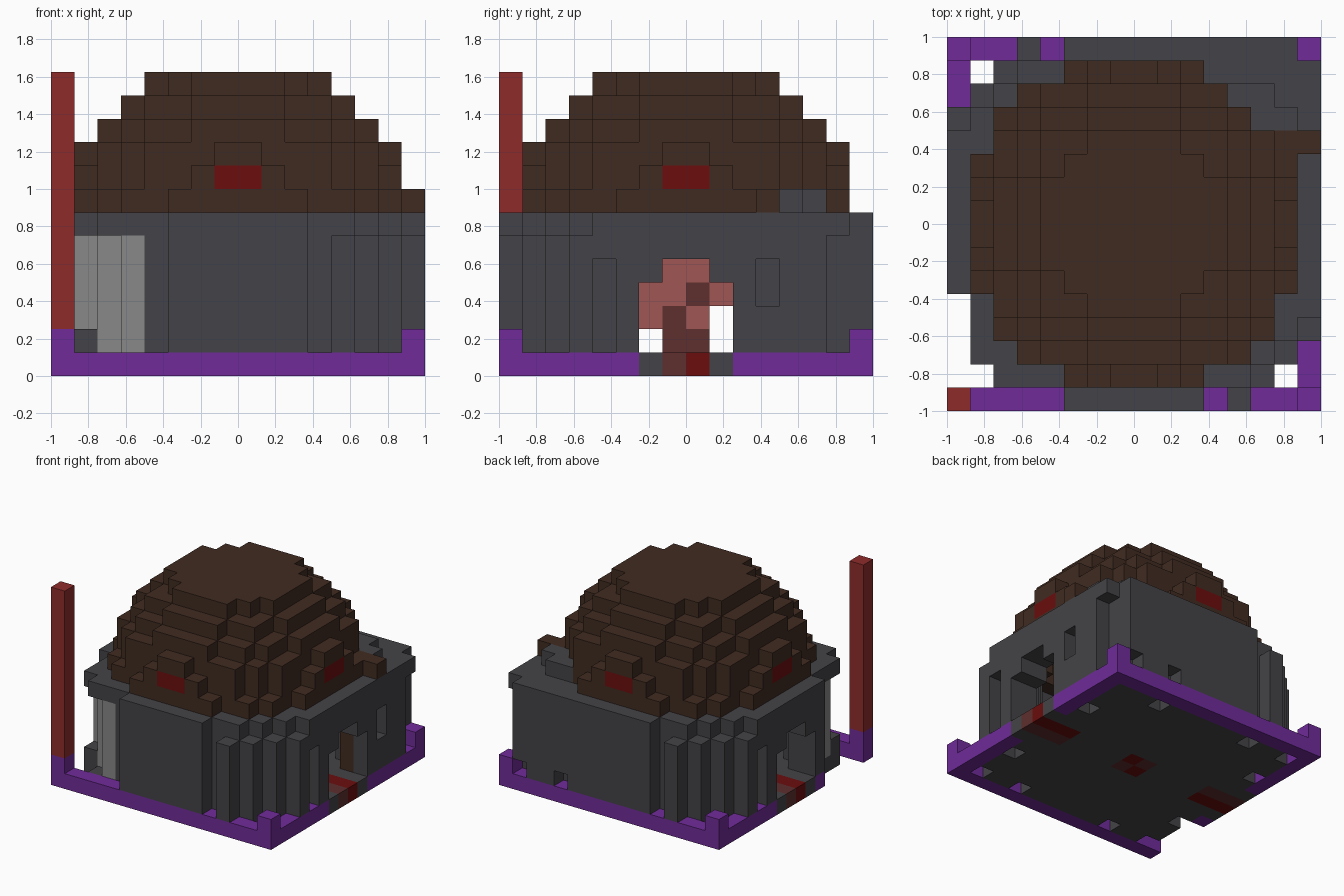
import bpy, bmesh
from math import hypot

if "Cube" in bpy.data.objects:
    bpy.data.objects.remove(bpy.data.objects["Cube"])

U = 0.125          # edge of one block
HALF = 8           # blocks from the centre to the edge


def material(name, hexa):
    lin = []
    for i in (0, 2, 4):
        c = int(hexa[i:i + 2], 16) / 255
        lin.append(c / 12.92 if c < 0.04 else ((c + 0.055) / 1.055) ** 2.4)
    m = bpy.data.materials.new(name)
    m.use_nodes = True
    m.diffuse_color = (*lin, 1)
    m.node_tree.nodes["Principled BSDF"].inputs["Base Color"].default_value = (*lin, 1)
    return m


stone = material("dark stone", "444448")
pale = material("pale stone", "888888")
timber = material("dark timber", "402b21")
purple = material("purple trim", "702b99")
pole_red = material("pole red", "8f2b2b")
deep_red = material("deep red", "6b0d0d")
dull_red = material("dull red", "5e2e2e")
pink = material("dusty pink", "a05654")

cells = {}         # block position -> part name
parts = {}         # part name -> material


def fill(name, mat, rule, levels):
    """Give every block that meets the rule to a part; x and y are block centres."""
    parts[name] = mat
    for k in levels:
        for i in range(-HALF, HALF):
            for j in range(-HALF, HALF):
                if rule(i + 0.5, j + 0.5, k):
                    cells[i, j, k] = name


def carve(rule, levels):
    for k in levels:
        for i in range(-HALF, HALF):
            for j in range(-HALF, HALF):
                if rule(i + 0.5, j + 0.5, k):
                    cells.pop((i, j, k), None)


def round_plan(x, y):
    return hypot(x, y) < 8


def back_corner(x, y):
    return x > 3 and y > 3 and not (x > 7 and y > 6) and not (y > 7 and x > 7)


def diagonal(x, y):
    return abs(x) + abs(y) == 12 and min(abs(x), abs(y)) > 4


# Floor and purple rim, open at the doors and the broken front corner
fill("floor", stone, lambda x, y, k: max(abs(x), abs(y)) < 7 or abs(y) < 2, [0])
fill("base_rim", purple, lambda x, y, k: abs(y) > 7 or (abs(x) > 7 and abs(y) > 2), [0])
fill("rim_posts", purple, lambda x, y, k: abs(x) > 7 and abs(y) > 7, [1])
carve(lambda x, y, k: x < -7 and -7 < y < -3, [0])
carve(lambda x, y, k: abs(x) == abs(y) == 6.5 and x * y < 0, [0])
carve(lambda x, y, k: x < 0 and y < 0 and max(-x, -y) < 7 and x + y < -12, [0])
carve(lambda x, y, k: {abs(x), abs(y)} == {6.5, 3.5}, [0])

# Round wall, hollow inside, with the squared back corner
fill("wall", stone,
     lambda x, y, k: hypot(x, y) > 6.3 and (round_plan(x, y) or back_corner(x, y)),
     range(1, 7))
fill("corner_columns", stone,
     lambda x, y, k: diagonal(x, y) and x * y < 0, range(1, 6))
fill("wall_brackets", stone,
     lambda x, y, k: abs(x) == 7.5 and abs(y) == 3.5 and x * y < 0, range(5, 7))
fill("corner_eaves", stone,
     lambda x, y, k: (x < 0 and y < 0 and {x, y} == {-6.5, -5.5}) or (x, y) == (7.5, 6.5), [6])
fill("front_corner_foot", stone, lambda x, y, k: (x, y) == (-6.5, -5.5), [1])
fill("pale_corner", pale,
     lambda x, y, k: x < -4 and y < -4 and hypot(x, y) > 6.3 and round_plan(x, y), range(1, 6))

# Arched doorways, side window and gaps in the back corner
carve(lambda x, y, k: abs(x) > 4 and abs(y) < 2 and (k < 4 or abs(y) < 1), range(1, 5))
carve(lambda x, y, k: x > 7 and y == 3.5, [3, 4])
carve(lambda x, y, k: x == 3.5 and y > 7, [1])
carve(lambda x, y, k: x == 6.5 and y > 7, [1])
fill("open_door", timber, lambda x, y, k: (x, y) == (6.5, 2.5), range(1, 4))

# Carpet at the doors and in the middle
def carpet(x, y):
    return abs(y) < 1 and (abs(x) > 5 or abs(x) < 1)


fill("bright_carpet", deep_red, lambda x, y, k: carpet(x, y) and x * y > 0, [0])
fill("dull_carpet", dull_red, lambda x, y, k: carpet(x, y) and x * y < 0, [0])

# Inner altar: columns and a spreading top
fill("altar_stem", dull_red, lambda x, y, k: x == 0.5 and
     ((y == -0.5 and k < 3) or (y == 0.5 and k in (1, 3))), range(1, 4))
fill("altar_crown", pink, lambda x, y, k: x == 0.5 and
     ((k == 4 and abs(y) < 1) or (k == 3 and y in (-1.5, -0.5, 1.5))
      or (k == 2 and y in (-1.5, 0.5))), range(2, 5))

# Stepped dome shell
radii = [7.12, 6.8, 6.6, 6.0, 5.05, 4.0]
for n, r in enumerate(radii):
    inner = radii[n + 1] - 1.2 if n < 5 else 0
    fill("dome", timber, lambda x, y, k: inner <= hypot(x, y) < r, [7 + n])
fill("dome_patch", stone,
     lambda x, y, k: x > 4 and 4 < y < 6 and hypot(x, y) < 8, [7])
fill("roof_beam", timber, lambda x, y, k: x > 5 and y == 3.5, [7])
fill("dome_windows", deep_red, lambda x, y, k:
     max(abs(x), abs(y)) == 6.5 and min(abs(x), abs(y)) < 1, [8])

# Tall corner pole
fill("corner_pole", pole_red, lambda x, y, k: x < -7 and y < -7, range(2, 13))

# Each face: direction and the two in-plane axes, ordered to face outward
SIDES = [(a, s) for a in range(3) for s in (0, 1)]


def build(name, mat):
    bm = bmesh.new()
    for cell, owner in cells.items():
        if owner != name:
            continue
        for axis, side in SIDES:
            near = list(cell)
            near[axis] += 1 if side else -1
            if tuple(near) in cells:
                continue
            u, v = (axis + 1) % 3, (axis + 2) % 3
            loop = [(0, 0), (1, 0), (1, 1), (0, 1)]
            corners = []
            for du, dv in loop if side else loop[::-1]:
                p = list(cell)
                p[axis] += side
                p[u] += du
                p[v] += dv
                corners.append(bm.verts.new([c * U for c in p]))
            bm.faces.new(corners)
    bmesh.ops.remove_doubles(bm, verts=bm.verts, dist=0.001)
    bmesh.ops.dissolve_limit(bm, angle_limit=0.01, verts=bm.verts, edges=bm.edges)
    mesh = bpy.data.meshes.new(name)
    bm.to_mesh(mesh)
    bm.free()
    mesh.materials.append(mat)
    bpy.context.collection.objects.link(bpy.data.objects.new(name, mesh))


for part, mat in parts.items():
    build(part, mat)
